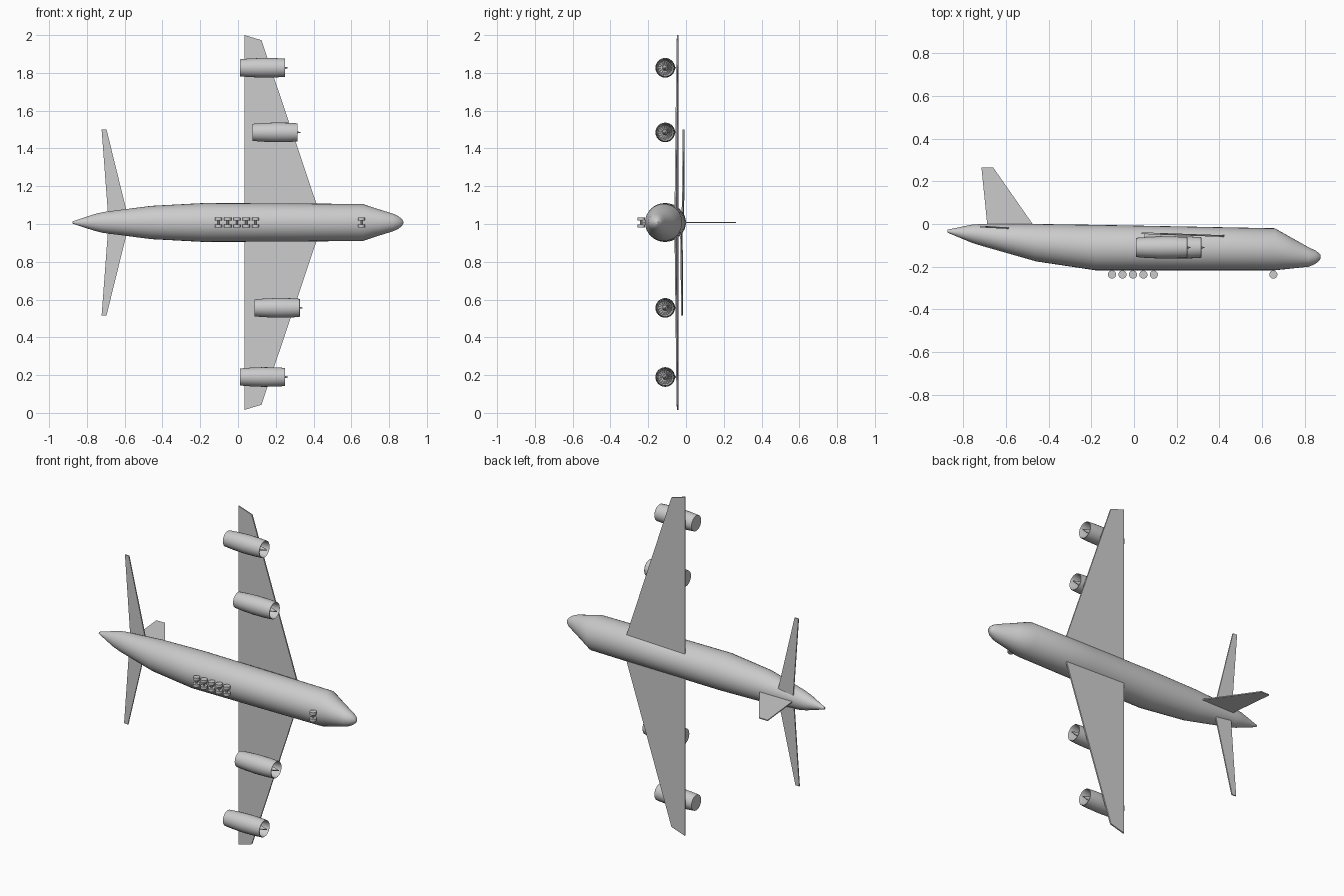
import bpy, bmesh, math
from mathutils import Vector

if "Cube" in bpy.data.objects:
    bpy.data.objects.remove(bpy.data.objects["Cube"])

ZC = 1.008          # centre line of the aircraft, which lies on its side
GREY = bpy.data.materials.new("plain grey")
GREY.diffuse_color = (0.6, 0.6, 0.6, 1)
GREY.use_nodes = True
GREY.node_tree.nodes["Principled BSDF"].inputs["Base Color"].default_value = GREY.diffuse_color


def finish(name, bm, smooth=True):
    bmesh.ops.recalc_face_normals(bm, faces=bm.faces)
    me = bpy.data.meshes.new(name)
    bm.to_mesh(me)
    bm.free()
    me.materials.append(GREY)
    ob = bpy.data.objects.new(name, me)
    bpy.context.collection.objects.link(ob)
    if smooth:
        bpy.ops.object.select_all(action='DESELECT')
        ob.select_set(True)
        bpy.context.view_layer.objects.active = ob
        bpy.ops.object.shade_smooth_by_angle(angle=math.radians(30))
    return ob


def loft(bm, sections, n, cap_start=True, cap_end=True):
    """Skin ellipses given as (x, y centre, z centre, y radius, z radius)."""
    rings = []
    for x, y, z, ry, rz in sections:
        rings.append([bm.verts.new((x, y + ry * math.cos(2 * math.pi * i / n),
                                    z + rz * math.sin(2 * math.pi * i / n))) for i in range(n)])
    for a, b in zip(rings, rings[1:]):
        for i in range(n):
            j = (i + 1) % n
            bm.faces.new((a[i], a[j], b[j], b[i]))
    if cap_start:
        bm.faces.new(rings[0])
    if cap_end:
        bm.faces.new(rings[-1])


def slab(name, points, offset):
    """Thin plate: points on one side, offset to the other side."""
    bm = bmesh.new()
    off = Vector(offset)
    a = [bm.verts.new(Vector(p) - off / 2) for p in points]
    b = [bm.verts.new(Vector(p) + off / 2) for p in points]
    bm.faces.new(a)
    bm.faces.new(b[::-1])
    for i in range(len(a)):
        j = (i + 1) % len(a)
        bm.faces.new((a[i], a[j], b[j], b[i]))
    return finish(name, bm, False)


# Fuselage: x, top y, bottom y, half width
body = [(-0.875, -0.027, -0.04, 0.006), (-0.76, -0.003, -0.088, 0.044),
        (-0.715, 0.0, -0.102, 0.055), (-0.46, 0.0, -0.175, 0.088),
        (-0.18, -0.004, -0.217, 0.103), (0.25, -0.012, -0.217, 0.101),
        (0.66, -0.02, -0.217, 0.098), (0.745, -0.068, -0.208, 0.07),
        (0.82, -0.11, -0.2, 0.047), (0.85, -0.124, -0.187, 0.033),
        (0.868, -0.137, -0.172, 0.018), (0.875, -0.147, -0.16, 0.006)]
bm = bmesh.new()
loft(bm, [(x, (t + b) / 2, ZC, (t - b) / 2, w) for x, t, b, w in body], 32)
finish("fuselage", bm)

# Wings and tailplanes, mirrored about the centre line
for side, label in ((1, "left"), (-1, "right")):
    slab(label + "_wing", [(x, -0.043 - 0.035 * (x - 0.035), ZC + side * s) for x, s in
         ((0.035, 0.0), (0.45, 0.0), (0.415, 0.1), (0.124, 0.965), (0.035, 0.992))],
         (0, 0.008, 0))
    slab(label + "_tailplane", [(x, y + side * 0.004, ZC + side * s) for x, y, s in
         ((-0.685, -0.017, 0.0), (-0.575, -0.024, 0.0), (-0.696, -0.018, 0.492),
          (-0.722, -0.016, 0.492))], (0, 0.007, 0))

# Tail fin
slab("tail_fin", [(-0.715, 0.265, ZC), (-0.66, 0.265, ZC), (-0.475, 0.0, ZC),
                  (-0.46, -0.03, ZC), (-0.685, -0.03, ZC)], (0, 0, 0.006))

# Engines: cowling with an open mouth, spinner and fan blades
cowl = [(0.0, 0.045), (0.05, 0.049), (0.12, 0.052), (0.19, 0.051), (0.238, 0.048),
        (0.24, 0.046), (0.235, 0.043), (0.17, 0.036)]
for k, (x0, z) in enumerate(((0.01, 1.827), (0.076, 1.485), (0.087, 0.556), (0.01, 0.19))):
    y = -0.11
    bm = bmesh.new()
    loft(bm, [(x0 + x, y, z, r, r) for x, r in cowl], 24)
    finish("engine_cowling_%d" % (k + 1), bm)
    bm = bmesh.new()
    loft(bm, [(x0 + x, y, z, r, r) for x, r in ((0.168, 0.016), (0.215, 0.011), (0.254, 0.002))], 16)
    finish("engine_spinner_%d" % (k + 1), bm)
    bm = bmesh.new()
    for i in range(16):
        a = 2 * math.pi * i / 16
        d, t = Vector((0, math.cos(a), math.sin(a))), Vector((0, -math.sin(a), math.cos(a)))
        c = Vector((x0 + 0.18, y, z))
        bm.faces.new([bm.verts.new(c + d * r + t * w + Vector((w, 0, 0))) for r, w in
                      ((0.008, -0.002), (0.037, -0.005), (0.037, 0.005), (0.008, 0.002))])
    finish("engine_fan_%d" % (k + 1), bm, False)
    # pylon joining the engine to the wing
    slab("engine_pylon_%d" % (k + 1), [(x0 + 0.04, -0.07, z), (x0 + 0.13, -0.065, z),
         (x0 + 0.11, -0.047, z), (x0 + 0.04, -0.047, z)], (0, 0, 0.008))


def cylinder(bm, p, q, r, n):
    """Closed cylinder from p to q."""
    p, q = Vector(p), Vector(q)
    m = (q - p).to_track_quat('Z', 'Y').to_matrix().to_4x4()
    m.translation = (p + q) / 2
    bmesh.ops.create_cone(bm, cap_ends=True, segments=n, radius1=r, radius2=r,
                          depth=(q - p).length, matrix=m)


# Landing gear: pairs of wheels, each on an axle with a short strut
for k, x in enumerate((-0.103, -0.054, -0.005, 0.044, 0.093, 0.653)):
    y = -0.237
    bm = bmesh.new()
    for s in (1, -1):
        cylinder(bm, (x, y, ZC + s * 0.011), (x, y, ZC + s * 0.027), 0.019, 20)
    finish("wheel_pair_%d" % (k + 1), bm)
    bm = bmesh.new()
    cylinder(bm, (x, y, ZC - 0.012), (x, y, ZC + 0.012), 0.006, 10)
    cylinder(bm, (x, y, ZC), (x, -0.2, ZC), 0.006, 10)
    finish("axle_%d" % (k + 1), bm)
